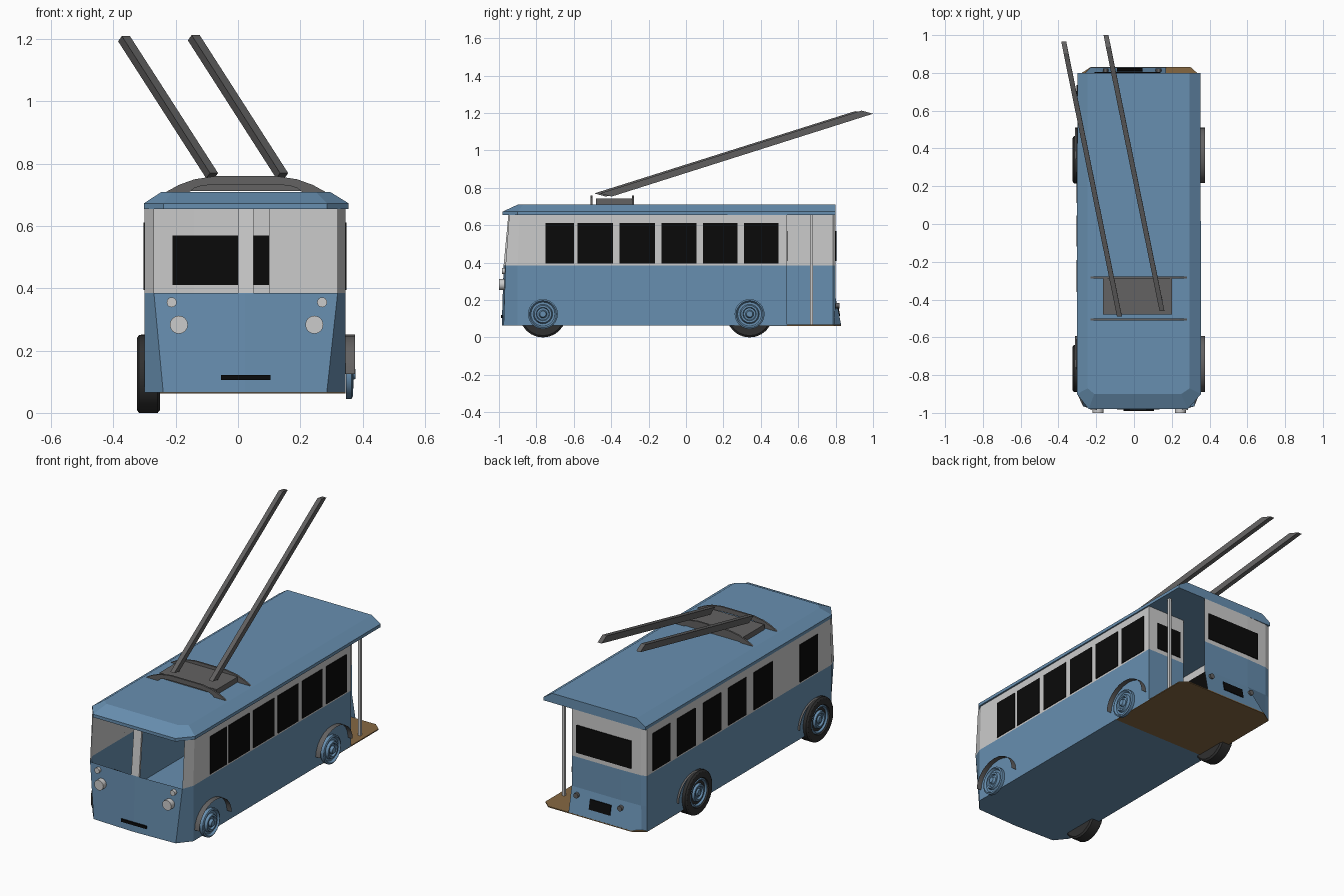
import bpy, bmesh, math
from mathutils import Vector

if "Cube" in bpy.data.objects:
    bpy.data.objects.remove(bpy.data.objects["Cube"])


def mat(name, r, g, b):
    m = bpy.data.materials.new(name)
    m.diffuse_color = (r, g, b, 1)
    m.use_nodes = True
    m.node_tree.nodes["Principled BSDF"].inputs["Base Color"].default_value = m.diffuse_color
    return m


BLUE = mat("body blue", 0.137, 0.275, 0.435)
WHITE = mat("off white", 0.60, 0.60, 0.60)
BLACK = mat("window black", 0.003, 0.003, 0.003)
GREY = mat("metal grey", 0.125, 0.122, 0.122)
TYRE = mat("tyre dark grey", 0.03, 0.03, 0.03)
BROWN = mat("floor brown", 0.24, 0.14, 0.055)

XL, XR = -0.30, 0.345           # side walls
Z0, Z1, Z2 = 0.065, 0.385, 0.655  # sill, belt line, top of walls


def finish(name, bm, mats, smooth=False):
    me = bpy.data.meshes.new(name)
    bm.to_mesh(me)
    bm.free()
    for m in mats:
        me.materials.append(m)
    ob = bpy.data.objects.new(name, me)
    bpy.context.collection.objects.link(ob)
    if smooth:
        bpy.context.view_layer.objects.active = ob
        ob.select_set(True)
        bpy.ops.object.shade_smooth_by_angle()
        ob.select_set(False)
    return ob


def loft(name, rings, mats, closed=False, caps=False, smooth=False, band_mat=None):
    """Skin a list of point rows; each band may have its own material index."""
    bm = bmesh.new()
    rows = [[bm.verts.new(p) for p in r] for r in rings]
    n = len(rows[0])
    for k in range(len(rows) - 1):
        for i in range(n if closed else n - 1):
            j = (i + 1) % n
            f = bm.faces.new((rows[k][i], rows[k][j], rows[k + 1][j], rows[k + 1][i]))
            if band_mat:
                f.material_index = band_mat[k]
    if caps:
        bm.faces.new(rows[0][::-1])
        bm.faces.new(rows[-1])
    if closed:
        bmesh.ops.recalc_face_normals(bm, faces=bm.faces)
    return finish(name, bm, mats, smooth)


def box(name, lo, hi, m):
    ring = [(lo[0], lo[1]), (hi[0], lo[1]), (hi[0], hi[1]), (lo[0], hi[1])]
    return loft(name, [[(x, y, z) for x, y in ring] for z in (lo[2], hi[2])],
                [m], closed=True, caps=True)


def lathe_x(name, x0, y, z, profile, m, n=24, side=1):
    """Turn (offset, radius) pairs about an axis along x."""
    rings = [[(x0 + side * d, y + r * math.cos(2 * math.pi * i / n),
               z + r * math.sin(2 * math.pi * i / n)) for i in range(n)] for d, r in profile]
    return loft(name, rings, [m], closed=True, caps=True, smooth=True)


def lamp(name, x, z, r, y0, y1, m, n=16):
    rings = [[(x + r * math.cos(2 * math.pi * i / n), y, z + r * math.sin(2 * math.pi * i / n))
              for i in range(n)] for y in (y0, y1)]
    return loft(name, rings, [m], closed=True, caps=True, smooth=True)


def level(pts, z):
    return [(x, y, z) for x, y in pts]


# lower body: nose with cut corners, right side ends at the rear platform
side_r = [(XR, 0.54), (XR, -0.90)]
nose_low = [(0.285, -0.975), (0.0225, -0.985), (-0.24, -0.975)]
nose_belt = [(0.32, -0.965), (0.0225, -0.975), (-0.27, -0.965)]
side_l = [(XL, -0.90), (XL, 0.785)]
loft("lower_body", [level(side_r + nose_low + side_l, Z0),
                    level(side_r + nose_belt + side_l, Z1)], [BLUE])

# upper side walls, leaning in a little at the front corners
for nm, x, xc, yr in (("right", XR, 0.32, 0.54), ("left", XL, -0.27, 0.785)):
    loft("upper_wall_" + nm, [level([(x, yr), (x, -0.90), (xc, -0.965)], Z1),
                              level([(x, yr), (x, -0.89), (xc, -0.945)], Z2)], [WHITE])

# windscreen centre post
loft("windscreen_post", [level([(0.0, y), (0.05, y), (0.05, y + 0.012), (0.0, y + 0.012)], z)
                         for y, z in ((-0.975, Z1), (-0.95, Z2))], [WHITE], closed=True, caps=True)

# rear wall with a flared skirt
flat = [(XL, 0.785), (-0.27, 0.795), (-0.14, 0.80), (0.17, 0.80)]
flare = [(XL, 0.785), (-0.27, 0.79), (-0.23, 0.83), (0.17, 0.83)]
loft("rear_wall", [level(flare, Z0), level(flat, 0.21), level(flat, Z1), level(flat, Z2)],
     [BLUE, WHITE], band_mat=[0, 0, 1])

# partition in front of the open rear platform
part = [(0.10, 0.54), (XR, 0.54)]
loft("platform_partition", [level(part, Z0), level(part, Z1), level(part, Z2)],
     [BLUE, WHITE], band_mat=[0, 1])
box("platform_pole", (0.302, 0.664, Z0), (0.318, 0.68, Z2), WHITE)

# underside floor and rear platform floor
bm = bmesh.new()
bm.faces.new([bm.verts.new(p) for p in level([(XR, 0.27)] + side_r[1:] + nose_low
                                             + [side_l[0], (XL, 0.27)], Z0)])
finish("floor", bm, [BLUE])
plat = [(XL, 0.26), (XR, 0.26), (XR, 0.79), (0.30, 0.83), (-0.23, 0.83), (XL, 0.785)]
loft("platform_floor", [level(plat, Z0 - 0.003), level(plat, Z0 + 0.003)],
     [BROWN], closed=True, caps=True)

# roof: low rim, then sloped front and sides up to a flat top
rim = [(0.352, 0.80), (0.355, -0.90), (0.285, -0.98), (-0.24, -0.98), (XL - 0.002, -0.90), (XL, 0.80)]
top = [(0.295, 0.80), (0.295, -0.87), (0.25, -0.90), (-0.21, -0.90), (-0.245, -0.87), (-0.245, 0.80)]
loft("roof", [level(rim, 0.655), level(rim, 0.673), level(top, 0.71)],
     [BLUE], closed=True, caps=True)

# side windows as thin plates
for i, (a, b) in enumerate([(-0.75, -0.60), (-0.58, -0.39), (-0.355, -0.165),
                            (-0.13, 0.055), (0.09, 0.275), (0.31, 0.495)]):
    box(f"right_window_{i}", (XR, a, 0.395), (XR + 0.004, b, 0.612), BLACK)
for i, (a, b) in enumerate([(-0.77, -0.61), (-0.36, -0.19), (-0.12, 0.045),
                            (0.11, 0.275), (0.345, 0.51), (0.575, 0.735)]):
    box(f"left_window_{i}", (XL - 0.004, a, 0.395), (XL, b, 0.612), BLACK)
box("rear_window", (-0.21, 0.796, 0.41), (0.14, 0.804, 0.57), BLACK)
box("partition_window", (0.125, 0.54, 0.41), (0.285, 0.544, 0.57), BLACK)

# front lamps and grille slot
for s in (-1, 1):
    lamp("headlight", 0.0275 + s * 0.2175, 0.283, 0.029, -0.97, -1.0, WHITE)
    lamp("marker_light", 0.0285 + s * 0.2415, 0.355, 0.016, -0.96, -0.985, WHITE)
    lamp("tail_light", -0.01 + s * 0.14, 0.17, 0.015, 0.80, 0.822, GREY, 12)
box("grille_slot", (-0.055, -0.99, 0.105), (0.105, -0.982, 0.121), BLACK)

# rear plate lying on the flared skirt
slope = 0.03 / 0.145
plate = [[(x, 0.83 - (z - Z0) * slope + d, z) for x, z in
          ((-0.09, 0.115), (0.045, 0.115), (0.045, 0.17), (-0.09, 0.17))] for d in (-0.001, 0.005)]
loft("rear_plate", plate, [BLACK], closed=True, caps=True)

# wheels: stepped hubs both sides, tyres on the left, fender strips over all
hub = [(0, 0.08), (0.018, 0.08), (0.022, 0.072), (0.010, 0.064), (0.010, 0.052),
       (0.024, 0.046), (0.024, 0.036), (0.014, 0.032), (0.016, 0.022), (0.03, 0.016)]
tyre = [(-0.05, 0.115), (-0.042, 0.125), (0.018, 0.125), (0.025, 0.115), (0.025, 0.084), (0.012, 0.078)]
for tag, y in (("front", -0.765), ("rear", 0.34)):
    lathe_x(tag + "_right_hub", XR + 0.002, y, 0.125, hub, BLUE)
    lathe_x(tag + "_left_hub", XL, y, 0.125, hub[:-1] + [(0.024, 0.016)], BLUE, side=-1)
    lathe_x(tag + "_left_tyre", XL, y, 0.125, tyre, TYRE, side=-1)
    for nm, x0, x1 in (("right", XR, 0.375), ("left", XL, -0.312)):
        arc = [(math.cos(math.pi * i / 12), math.sin(math.pi * i / 12)) for i in range(13)]
        loft(f"{tag}_{nm}_fender", [[(x, y + 0.024 + 0.148 * c, 0.125 + 0.126 * s) for c, s in arc]
                                    for x in (x0, x1)], [GREY], smooth=True)

# pole base: two arched rails carrying a flat panel
outer = [(0.255, 0.71), (0.215, 0.732), (0.165, 0.75), (0.10, 0.76)]
inner = [(0.18, 0.71), (0.165, 0.722), (0.14, 0.73), (0.09, 0.733)]
cx = 0.025
o = [(cx - x, z) for x, z in outer] + [(cx + x, z) for x, z in outer[::-1]]
n = [(cx - x, z) for x, z in inner] + [(cx + x, z) for x, z in inner[::-1]]
for nm, y in (("front", -0.505), ("rear", -0.283)):
    rails = [[(x, yy, z) for x, z in c] for c, yy in
             ((o, y - 0.005), (o, y + 0.005), (n, y + 0.005), (n, y - 0.005), (o, y - 0.005))]
    loft(nm + "_roof_rail", rails, [GREY])
box("pole_base", (-0.165, -0.48, 0.712), (0.20, -0.283, 0.742), GREY)

# trolley poles: slanted bars with sheared ends
u, v = Vector((0.026, 0, 0)), Vector((-0.012, 0.062, -0.017))
for nm, a, b in (("left", (-0.09, -0.49, 0.77), (-0.373, 0.905, 1.21)),
                 ("right", (0.135, -0.46, 0.77), (-0.149, 0.938, 1.213))):
    ends = [[Vector(p), Vector(p) + u, Vector(p) + u + v, Vector(p) + v] for p in (a, b)]
    loft(nm + "_trolley_pole", ends, [GREY], closed=True, caps=True)
